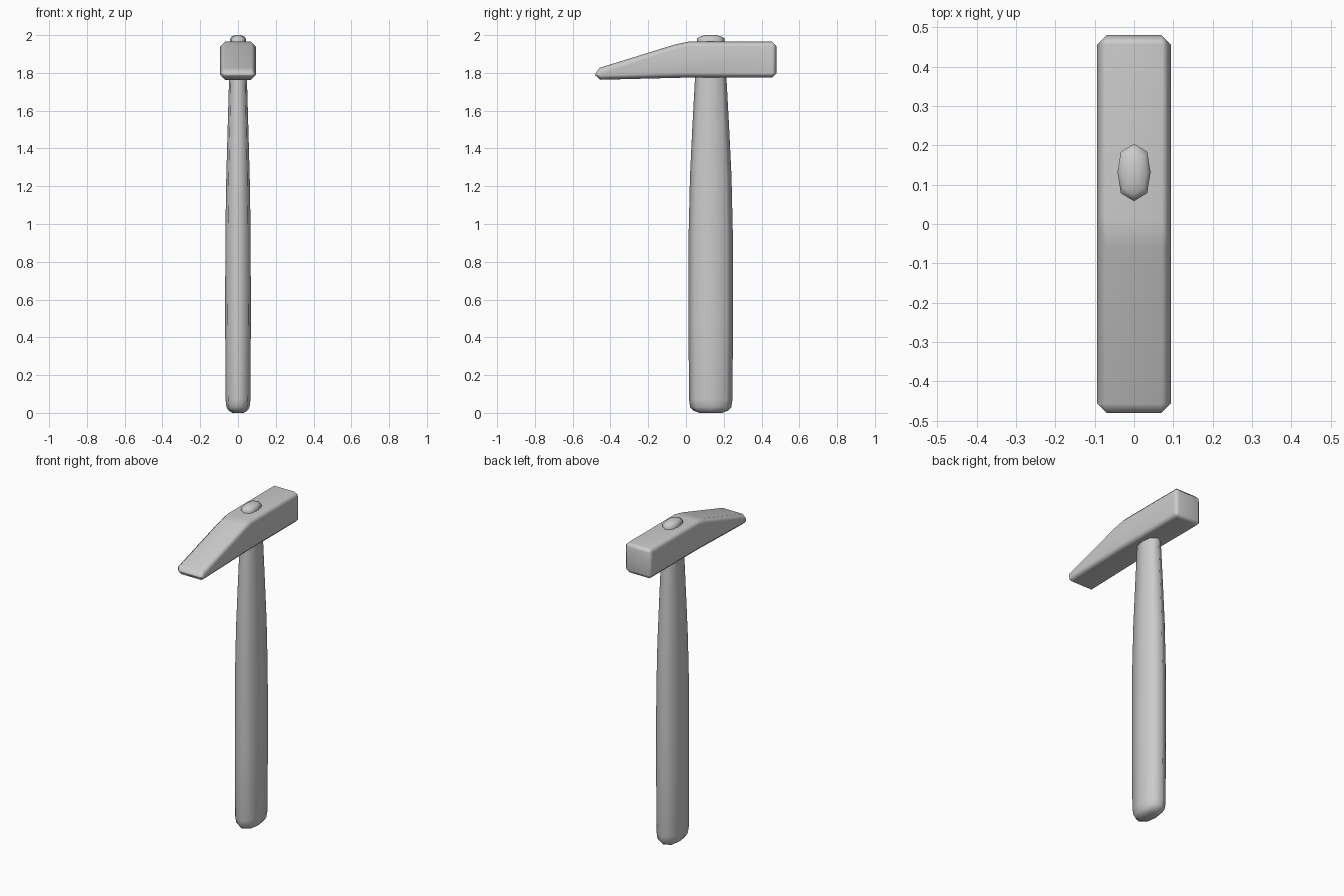
import bpy
import math

if "Cube" in bpy.data.objects:
    bpy.data.objects.remove(bpy.data.objects["Cube"])


def add_mesh(name, verts, faces):
    me = bpy.data.meshes.new(name)
    me.from_pydata(verts, [], faces)
    ob = bpy.data.objects.new(name, me)
    bpy.context.collection.objects.link(ob)
    me.shade_smooth()
    return ob


# Hammer head: side profile (y, z) extruded across x, chamfered edges
profile = [(0.48, 1.775), (0.48, 1.965), (0.01, 1.965), (-0.06, 1.95),
           (-0.48, 1.82), (-0.48, 1.763), (0.0, 1.775)]
W = 0.094
n = len(profile)
verts = [(x, y, z) for x in (-W, W) for y, z in profile]
faces = [tuple(range(n)), tuple(range(2 * n - 1, n - 1, -1))]
faces += [(i, i + n, (i + 1) % n + n, (i + 1) % n) for i in range(n)]
head = add_mesh("hammer_head", verts, faces)
bev = head.modifiers.new("chamfer", 'BEVEL')
bev.width = 0.024
bev.segments = 1
bev.limit_method = 'ANGLE'
bev.angle_limit = math.radians(40)
head.modifiers.new("normals", 'WEIGHTED_NORMAL')

# Handle: eight-sided oval section lofted through rings (z, half x, half y)
section = [(0, 1), (0.8, 0.72), (1, 0), (0.8, -0.72),
           (0, -1), (-0.8, -0.72), (-1, 0), (-0.8, 0.72)]
rings = [(0.0, 0.03, 0.06), (0.012, 0.05, 0.092), (0.03, 0.061, 0.109),
         (0.07, 0.066, 0.115), (0.5, 0.068, 0.118), (0.95, 0.067, 0.117),
         (1.25, 0.062, 0.11), (1.5, 0.055, 0.098), (1.78, 0.047, 0.083),
         (1.96, 0.042, 0.073), (1.982, 0.042, 0.073), (1.993, 0.032, 0.055),
         (2.0, 0.014, 0.028)]
CY = 0.131
k = len(section)
verts = [(sx * rx, CY + sy * ry, z) for z, rx, ry in rings for sx, sy in section]
faces = [tuple(range(k)),
         tuple(range(len(verts) - 1, len(verts) - k - 1, -1))]
for r in range(len(rings) - 1):
    for i in range(k):
        j = (i + 1) % k
        faces.append((r * k + j, r * k + i, (r + 1) * k + i, (r + 1) * k + j))
handle = add_mesh("handle", verts, faces)

# Consistent outward normals
import bmesh
for ob in (head, handle):
    bm = bmesh.new()
    bm.from_mesh(ob.data)
    bmesh.ops.recalc_face_normals(bm, faces=bm.faces)
    bm.to_mesh(ob.data)
    bm.free()
